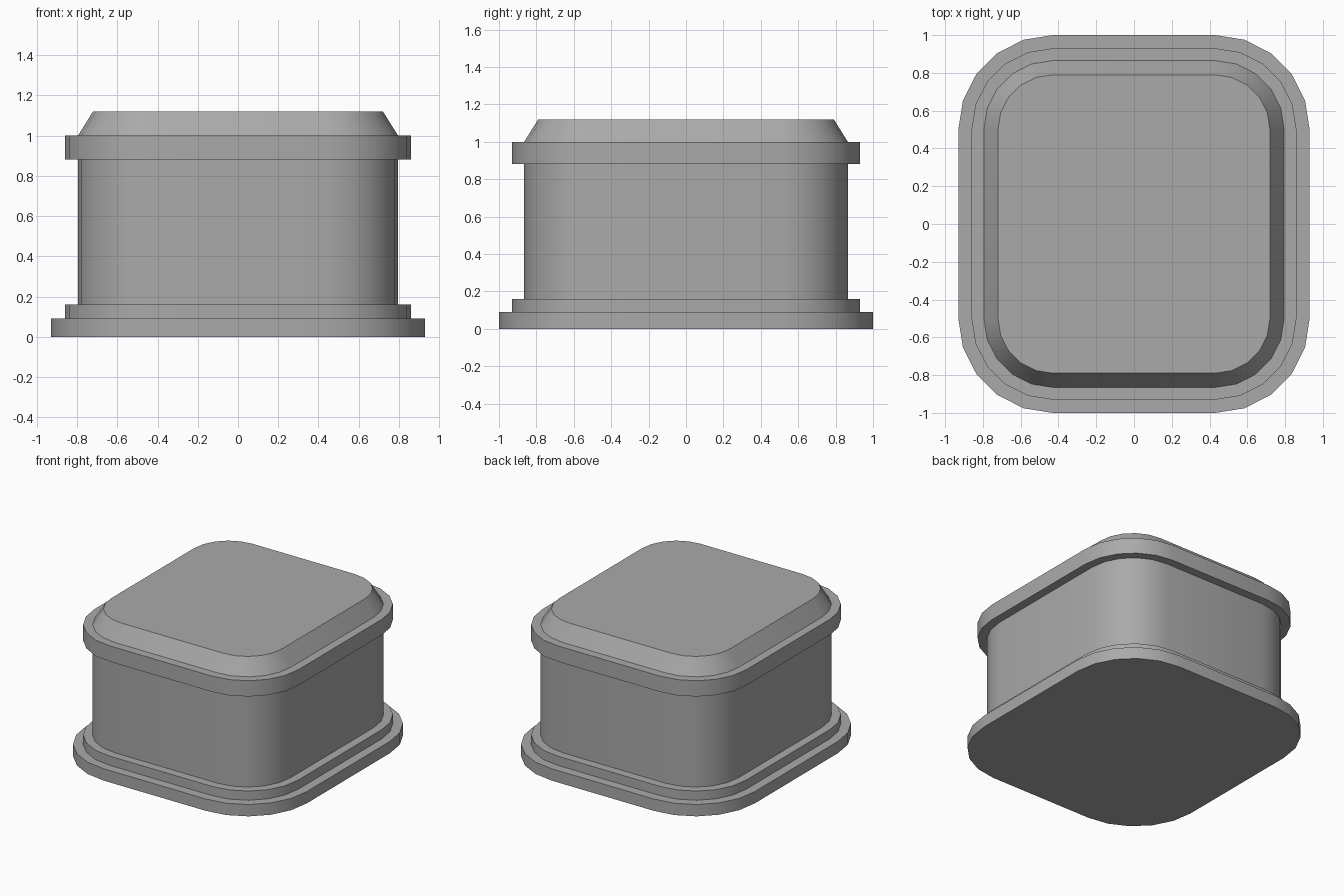
import bpy
import bmesh
from math import cos, sin, pi, radians

cube = bpy.data.objects.get("Cube")
if cube:
    bpy.data.objects.remove(cube, do_unlink=True)

GREY = (0.4, 0.4, 0.4, 1)
stone = bpy.data.materials.new("grey")
stone.use_nodes = True
stone.diffuse_color = GREY
stone.node_tree.nodes["Principled BSDF"].inputs["Base Color"].default_value = GREY

CORNER_X, CORNER_Y, SEGMENTS = 0.43, 0.5, 5


def outline(radius):
    """Rounded rectangle whose corners share fixed centres."""
    points = []
    for quarter, (sx, sy) in enumerate([(1, 1), (-1, 1), (-1, -1), (1, -1)]):
        for i in range(SEGMENTS + 1):
            a = (quarter + i / SEGMENTS) * pi / 2
            points.append((sx * CORNER_X + radius * cos(a),
                           sy * CORNER_Y + radius * sin(a)))
    return points


def slab(name, z0, z1, radius, top_radius=None):
    """Closed rounded slab, tapered when top_radius is given."""
    bm = bmesh.new()
    low = [bm.verts.new((x, y, z0)) for x, y in outline(radius)]
    high = [bm.verts.new((x, y, z1)) for x, y in outline(top_radius or radius)]
    bm.faces.new(low[::-1])
    bm.faces.new(high)
    n = len(low)
    for i in range(n):
        j = (i + 1) % n
        bm.faces.new((low[i], low[j], high[j], high[i]))
    mesh = bpy.data.meshes.new(name)
    bm.to_mesh(mesh)
    bm.free()
    mesh.materials.append(stone)
    obj = bpy.data.objects.new(name, mesh)
    bpy.context.collection.objects.link(obj)
    bpy.ops.object.select_all(action="DESELECT")
    obj.select_set(True)
    bpy.context.view_layer.objects.active = obj
    bpy.ops.object.shade_smooth_by_angle(angle=radians(30))


# Stepped foot, body, overhanging rim and bevelled cap
slab("base_plate", 0, 0.09, 0.5)
slab("base_step", 0.09, 0.16, 0.43)
slab("body", 0.16, 0.88, 0.365)
slab("rim", 0.88, 1.0, 0.43)
slab("cap", 1.0, 1.12, 0.365, 0.29)
